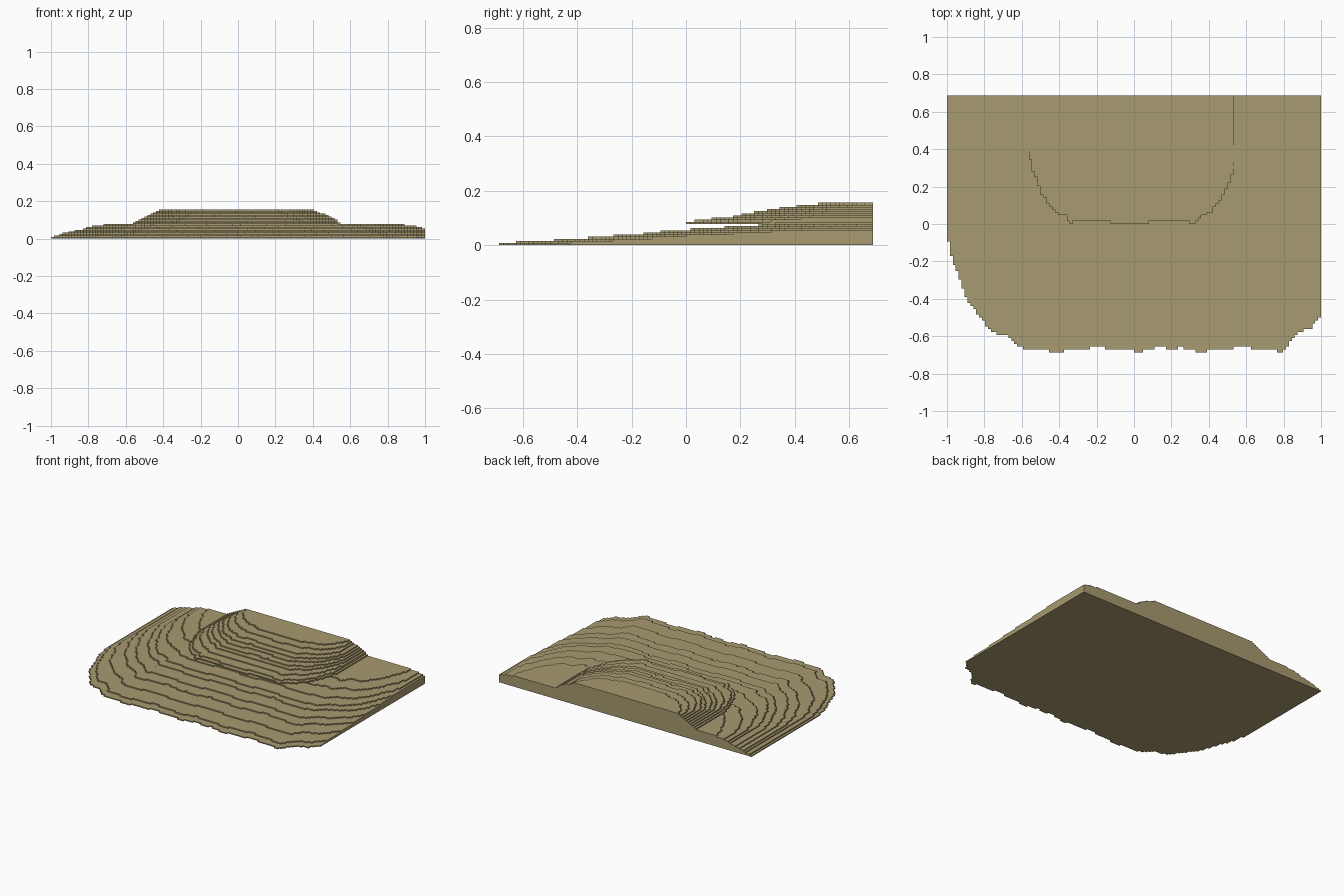
import bpy
import bmesh
import math

if "Cube" in bpy.data.objects:
    bpy.data.objects.remove(bpy.data.objects["Cube"], do_unlink=True)

CELL = 1 / 64        # grid size in plan
STEP = 1 / 128       # height of one terrace
COLS = 128
BACK = 44            # row of the straight back edge

sand = bpy.data.materials.new("sand")
sand.use_nodes = True
SAND = (0.39, 0.325, 0.16, 1)
sand.diffuse_color = SAND
sand.node_tree.nodes["Principled BSDF"].inputs["Base Color"].default_value = SAND

# Rounded corner shared by every terrace: (sideways, backwards) from 0 to 1
CORNER = [(0, 0), (.13, .11), (.38, .18), (.51, .28), (.73, .47),
          (.86, .70), (.92, .76), (1, 1)]


def corner_rise(u):
    for (u0, v0), (u1, v1) in zip(CORNER, CORNER[1:]):
        if u <= u1:
            return v0 + (v1 - v0) * (u - u0) / (u1 - u0)
    return 1


def front_row(x, centre, half, flat, front, depth, ripple, phase):
    """Grid row where a terrace begins at x, or BACK where it is absent."""
    side = abs(x - centre)
    if side > half:
        return BACK
    y = front + depth * corner_rise(max(0, side - flat) / (half - flat))
    y += ripple * (1 + 0.7 * math.sin(16 * x + phase)
                   + 0.3 * math.sin(41 * x + 2.3 * phase))
    return max(-BACK, min(BACK, round(y / CELL)))


def build_terraces(name, base, centre, halves, flats, fronts, depths, ripple):
    """Stepped slope, closed underneath and cut straight at the back."""
    n = len(fronts)
    rows = []
    for k in range(n):
        t = k / (n - 1)
        flat = flats[0] + (flats[1] - flats[0]) * t
        depth = depths[0] + (depths[1] - depths[0]) * t
        row = [front_row(-1 + (i + .5) * CELL, centre, halves[k], flat,
                         fronts[k], depth, ripple, -1.4 + 0.7 * k)
               for i in range(COLS)]
        if rows:  # never overhang the terrace below
            row = [max(a, b) for a, b in zip(row, rows[-1])]
        rows.append(row)
    rows.append([BACK] * COLS)

    bm = bmesh.new()

    def quad(*points):
        bm.faces.new([bm.verts.new((-1 + i * CELL, j * CELL, base + k * STEP))
                      for i, j, k in points])

    for i in range(COLS):
        # Underside
        f = rows[0][i]
        if f < BACK:
            quad((i, f, 0), (i, BACK, 0), (i + 1, BACK, 0), (i + 1, f, 0))
        for k in range(n):
            f, g = rows[k][i], rows[k + 1][i]
            if f < BACK:
                # Riser and back wall
                quad((i, f, k), (i + 1, f, k), (i + 1, f, k + 1), (i, f, k + 1))
                quad((i + 1, BACK, k), (i, BACK, k),
                     (i, BACK, k + 1), (i + 1, BACK, k + 1))
            if f < g:
                # Tread
                quad((i, f, k + 1), (i + 1, f, k + 1),
                     (i + 1, g, k + 1), (i, g, k + 1))
    # Side walls between neighbouring columns
    for k in range(n):
        padded = [BACK] + rows[k] + [BACK]
        for i in range(COLS + 1):
            a, b = padded[i], padded[i + 1]
            if a != b:
                quad((i, a, k), (i, b, k), (i, b, k + 1), (i, a, k + 1))

    bmesh.ops.remove_doubles(bm, verts=bm.verts, dist=1e-5)
    mesh = bpy.data.meshes.new(name)
    bm.to_mesh(mesh)
    bm.free()
    mesh.materials.append(sand)
    ob = bpy.data.objects.new(name, mesh)
    bpy.context.collection.objects.link(ob)
    return ob


# Broad lower slope, running off the left edge
build_terraces(
    "lower_slope", 0, 0.09,
    halves=[1.09, 1.07, 1.05, 1.02, .99, .96, .92, .90, .87, .81],
    flats=(.71, .53),
    fronts=[-.685, -.625, -.49, -.36, -.27, -.16, -.10, .01, .14, .27],
    depths=(.60, .41), ripple=.014)

# Raised mound, whose front lip overhangs the slope
build_terraces(
    "upper_mound", 10 * STEP, -0.005,
    halves=[.55, .54, .53, .515, .50, .485, .47, .45, .43, .41],
    flats=(.335, .20),
    fronts=[0, .03, .10, .165, .20, .25, .29, .34, .41, .48],
    depths=(.34, .19), ripple=.008)
